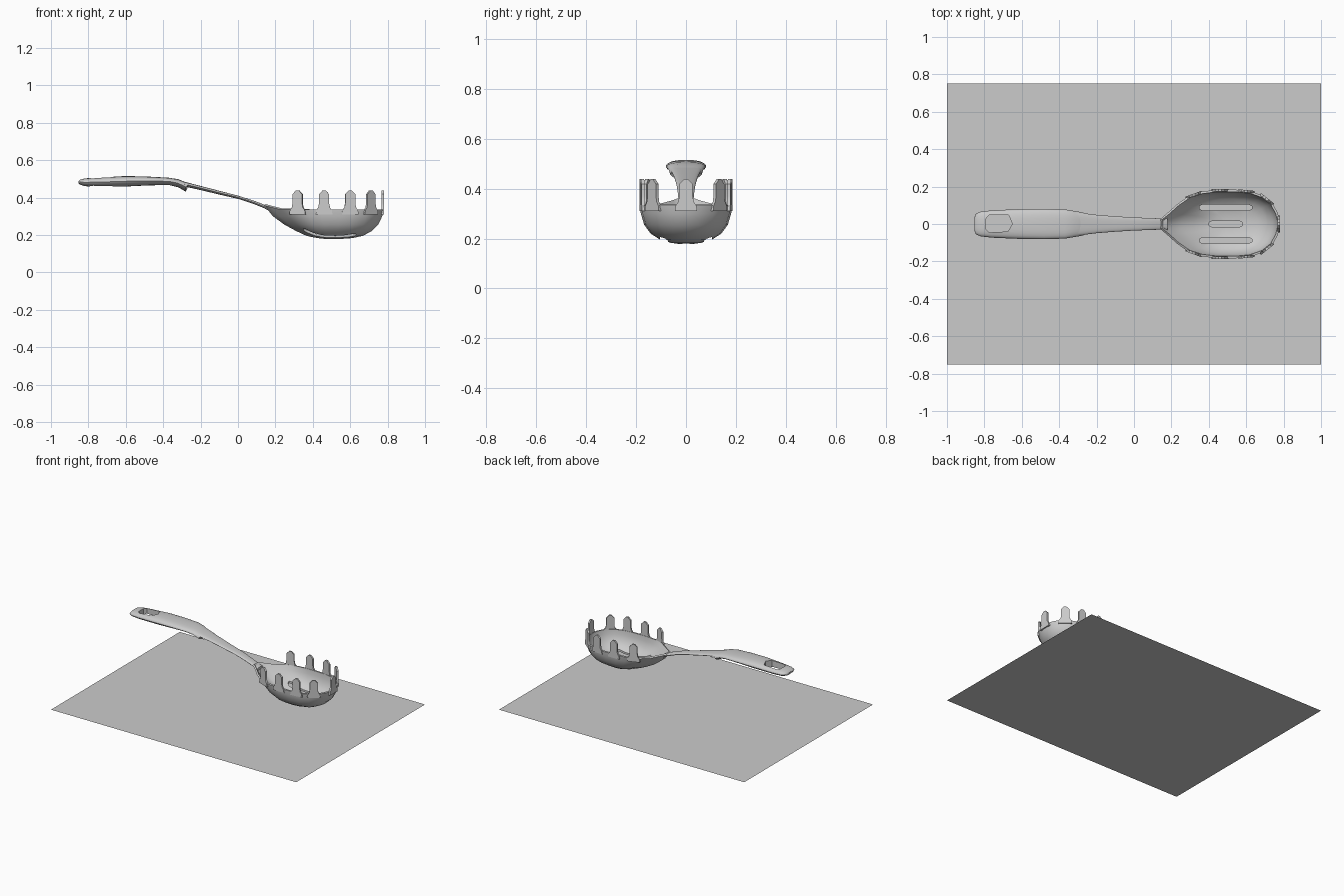
import bpy, bmesh, math
from mathutils import Vector, Matrix

cube = bpy.data.objects.get("Cube")
if cube:
    bpy.data.objects.remove(cube)


def activate(obj):
    bpy.ops.object.select_all(action='DESELECT')
    obj.select_set(True)
    bpy.context.view_layer.objects.active = obj


def make(name, bm):
    mesh = bpy.data.meshes.new(name)
    bm.to_mesh(mesh)
    bm.free()
    obj = bpy.data.objects.new(name, mesh)
    bpy.context.collection.objects.link(obj)
    return obj


def smooth(obj, angle=40):
    activate(obj)
    bpy.ops.object.shade_smooth_by_angle(angle=math.radians(angle))


def loft(name, rings, cap_start=True):
    """Skin a series of equal closed rings and cap the ends."""
    bm = bmesh.new()
    loops = [[bm.verts.new(p) for p in ring] for ring in rings]
    n = len(loops[0])
    for a, b in zip(loops, loops[1:]):
        for i in range(n):
            j = (i + 1) % n
            bm.faces.new((a[i], a[j], b[j], b[i]))
    if cap_start:
        bm.faces.new(loops[0][::-1])
    bm.faces.new(loops[-1])
    if cap_start:
        bmesh.ops.recalc_face_normals(bm, faces=bm.faces)
    return make(name, bm)


def prism(name, points, depth, matrix=Matrix()):
    """Extrude a flat outline symmetrically along its local z."""
    rings = [[matrix @ Vector((x, y, s * depth / 2)) for x, y in points] for s in (-1, 1)]
    return loft(name, rings)


def cut(obj, cutter):
    cutter.hide_render = True
    mod = obj.modifiers.new("cut", 'BOOLEAN')
    mod.operation = 'DIFFERENCE'
    mod.solver = 'EXACT'
    mod.object = cutter
    activate(obj)
    bpy.ops.object.modifier_apply(modifier=mod.name)
    bpy.data.objects.remove(cutter)


# Flat sheet under the utensil
bm = bmesh.new()
bmesh.ops.create_grid(bm, x_segments=1, y_segments=1, size=1,
                      matrix=Matrix.Diagonal((1, 0.75, 1, 1)))
make("base_sheet", bm)

# Bowl: rim outline (x, half width) shrunk level by level
CENTRE = 0.5
half = [(0.14, 0.026), (0.18, 0.06), (0.23, 0.105), (0.29, 0.148), (0.36, 0.173),
        (0.44, 0.183), (0.54, 0.184), (0.62, 0.176), (0.69, 0.152), (0.74, 0.112),
        (0.768, 0.06), (0.778, 0.02)]
outline = half + [(x, -y) for x, y in reversed(half)]
# z, left scale, right scale, width scale
levels = [(0.335, 1, 1, 1), (0.30, 0.87, 0.975, 0.985), (0.255, 0.7, 0.9, 0.91),
          (0.22, 0.52, 0.77, 0.77), (0.195, 0.37, 0.6, 0.56), (0.183, 0.22, 0.4, 0.33),
          (0.178, 0.1, 0.17, 0.13)]
rings = []
for z, left, right, wide in levels:
    ring = []
    for x, y in outline:
        lift = max(0, 0.23 - x) * 0.25 if z == levels[0][0] else 0
        sx = left if x < CENTRE else right
        ring.append((CENTRE + (x - CENTRE) * sx, y * wide, z + lift))
    rings.append(ring)
bowl = loft("bowl", rings, cap_start=False)
bm = bmesh.new()
bm.from_mesh(bowl.data)
bm.faces.ensure_lookup_table()
bm.normal_update()
if bm.faces[-1].normal.z > 0:
    bmesh.ops.reverse_faces(bm, faces=bm.faces)
bm.to_mesh(bowl.data)
bm.free()
shell = bowl.modifiers.new("wall", 'SOLIDIFY')
shell.thickness = 0.012
shell.offset = -1
activate(bowl)
bpy.ops.object.modifier_apply(modifier=shell.name)

# Drain slots with chamfered ends
for y, length, width in ((-0.088, 0.28, 0.032), (0, 0.18, 0.03), (0.088, 0.28, 0.032)):
    a, b = length / 2, width / 2
    shape = [(-a, -b / 2), (-a + b, -b), (a - b, -b), (a, -b / 2),
             (a, b / 2), (a - b, b), (-a + b, b), (-a, b / 2)]
    cut(bowl, prism("slot_cutter", shape, 0.2, Matrix.Translation((0.49, y, 0.2))))
smooth(bowl)

# Pointed teeth standing on the rim
side = [(0.045, 0.31), (0.042, 0.332), (0.031, 0.348), (0.027, 0.37), (0.027, 0.418), (0.008, 0.438)]
tooth_shape = side + [(-x, z) for x, z in reversed(side)]


def tooth(name, x, y, tangent):
    t = Vector((tangent[0], tangent[1], 0)).normalized()
    up = Vector((0, 0, 1))
    n = t.cross(up)
    if n.dot(Vector((x - CENTRE, y, 0))) < 0:
        n = -n
    pos = Vector((x, y, 0)) - n * 0.003
    m = Matrix((t, up, n)).transposed().to_4x4()
    m.translation = pos
    smooth(prism(name, tooth_shape, 0.013, m), 30)


for i, x in enumerate((0.318, 0.46, 0.6, 0.712)):
    for (x0, y0), (x1, y1) in zip(half, half[1:]):
        if x0 <= x < x1:
            y = y0 + (y1 - y0) * (x - x0) / (x1 - x0)
            for label, s in (("left", 1), ("right", -1)):
                tooth(f"{label}_tooth_{i + 1}", x, y * s, (x1 - x0, (y1 - y0) * s))
tooth("end_tooth", 0.778, 0, (0, 1))


def section(x, top, bottom, width, taper, n=24):
    """Rounded cross-section, narrower underneath by the taper."""
    ring = []
    for k in range(n):
        a = 2 * math.pi * k / n
        c, s = math.cos(a), math.sin(a)
        y = math.copysign(abs(c) ** 0.75, c) * width
        if s < 0:
            y *= 1 + taper * s
        z = (top + bottom) / 2 + math.copysign(abs(s) ** 0.85, s) * (top - bottom) / 2
        ring.append((x, y, z))
    return ring


# Grip: x, top, bottom, half width, taper
grip = loft("grip", [section(*s) for s in (
    (-0.853, 0.488, 0.478, 0.035, 0), (-0.845, 0.496, 0.469, 0.055, 0.1),
    (-0.82, 0.502, 0.461, 0.066, 0.15), (-0.76, 0.507, 0.457, 0.073, 0.2),
    (-0.6, 0.515, 0.459, 0.08, 0.2), (-0.48, 0.512, 0.465, 0.081, 0.2),
    (-0.37, 0.506, 0.467, 0.078, 0.25), (-0.32, 0.498, 0.455, 0.07, 0.3),
    (-0.28, 0.482, 0.432, 0.063, 0.4), (-0.27, 0.478, 0.45, 0.06, 0.4))])

# Hanging hole through the grip
hole = [(-0.79, -0.03), (-0.775, -0.045), (-0.675, -0.04), (-0.65, 0),
        (-0.67, 0.047), (-0.775, 0.047), (-0.79, 0.03)]
cut(grip, prism("hole_cutter", hole, 0.2, Matrix.Translation((0, 0, 0.48))))
smooth(grip)

# Slim shaft running down into the bowl
shaft = loft("shaft", [section(*s) for s in (
    (-0.3, 0.488, 0.462, 0.062, 0.3), (-0.2, 0.462, 0.44, 0.049, 0.25),
    (-0.1, 0.436, 0.416, 0.041, 0.2), (0, 0.41, 0.393, 0.035, 0.15),
    (0.08, 0.385, 0.367, 0.032, 0.1), (0.14, 0.362, 0.343, 0.03, 0.1),
    (0.18, 0.345, 0.32, 0.035, 0.1))])
smooth(shaft)
